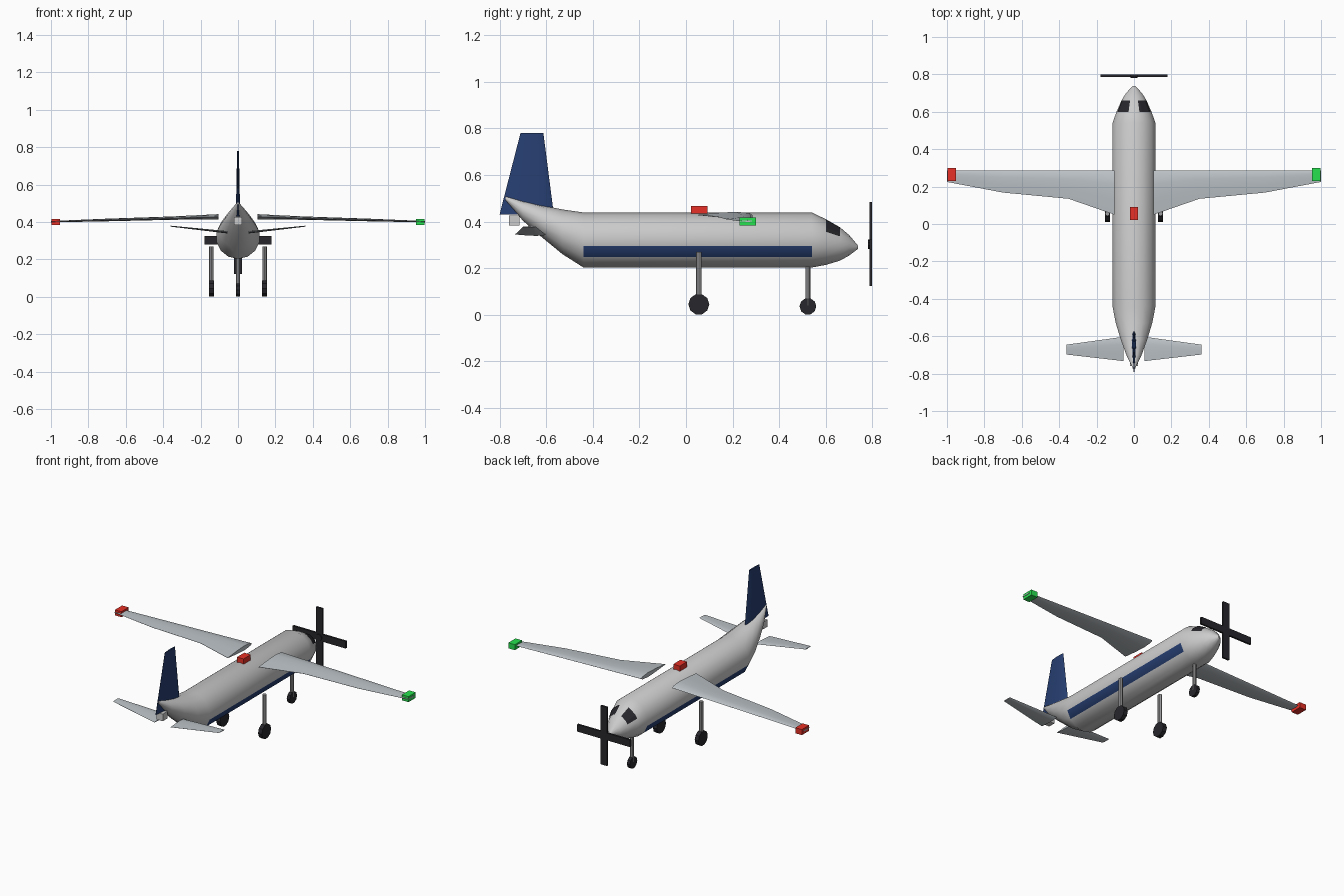
import bpy, bmesh
from math import cos, sin, pi, radians
from mathutils import Matrix, Vector

if "Cube" in bpy.data.objects:
    bpy.data.objects.remove(bpy.data.objects["Cube"])


def mat(name, r, g, b):
    m = bpy.data.materials.new(name)
    m.diffuse_color = (r, g, b, 1)
    m.use_nodes = True
    m.node_tree.nodes["Principled BSDF"].inputs["Base Color"].default_value = m.diffuse_color
    return m


WHITE = mat("white_paint", .85, .85, .85)
NAVY = mat("navy_paint", .02, .05, .17)
METAL = mat("wing_grey", .50, .54, .57)
DARK = mat("dark", .02, .02, .025)
STRUT = mat("strut_grey", .35, .35, .36)
RED = mat("red_light", .8, .03, .02)
GREEN = mat("green_light", .02, .75, .08)


def finish(name, bm, mats, smooth=None, mirror=False):
    bmesh.ops.recalc_face_normals(bm, faces=bm.faces[:])
    me = bpy.data.meshes.new(name)
    bm.to_mesh(me)
    bm.free()
    ob = bpy.data.objects.new(name, me)
    bpy.context.collection.objects.link(ob)
    for m in mats:
        me.materials.append(m)
    if mirror:
        ob.modifiers.new("mirror", 'MIRROR')
    if smooth:
        bpy.ops.object.select_all(action='DESELECT')
        ob.select_set(True)
        bpy.context.view_layer.objects.active = ob
        bpy.ops.object.shade_smooth_by_angle(angle=radians(smooth))
    return ob


def loft(rings):
    """Skin closed rings of points and cap both ends."""
    bm = bmesh.new()
    vs = [[bm.verts.new(p) for p in ring] for ring in rings]
    n = len(vs[0])
    for a, b in zip(vs, vs[1:]):
        for i in range(n):
            bm.faces.new((a[i], a[(i + 1) % n], b[(i + 1) % n], b[i]))
    bm.faces.new(vs[0])
    bm.faces.new(vs[-1])
    return bm


def box(name, lo, hi, m):
    lo, hi = Vector(lo), Vector(hi)
    bm = bmesh.new()
    bmesh.ops.create_cube(bm, size=1, matrix=Matrix.Translation((lo + hi) / 2)
                          @ Matrix.Diagonal((*(hi - lo), 1)))
    return finish(name, bm, [m])


def cylinder(name, centre, r, depth, sides, axis, m, mirror=False):
    rot = {'X': Matrix.Rotation(pi / 2, 4, 'Y'), 'Y': Matrix.Rotation(pi / 2, 4, 'X'),
           'Z': Matrix.Identity(4)}[axis]
    bm = bmesh.new()
    bmesh.ops.create_cone(bm, cap_ends=True, segments=sides, radius1=r, radius2=r,
                          depth=depth, matrix=Matrix.Translation(centre) @ rot)
    return finish(name, bm, [m], mirror=mirror)


# Airfoil half profile: chord fraction, thickness fraction
FOIL = [(0, 0), (.06, .6), (.3, 1), (.65, .65), (1, .06)]


def foil(lead, trail, half):
    pts = FOIL + [(c, -t) for c, t in FOIL[:0:-1]]
    return [(lead + (trail - lead) * c, half * t) for c, t in pts]


# Fuselage: y, centre z, half width factor, half height
SIDES = 14
BODY = [(-.775, .50, .005, .008), (-.70, .446, .042, .042), (-.62, .402, .072, .068),
        (-.53, .356, .100, .096), (-.44, .321, .118, .118), (.54, .321, .118, .118),
        (.60, .312, .096, .098), (.66, .304, .069, .072), (.70, .298, .044, .044),
        (.738, .290, .006, .007)]


def on_body(k, ang, grow=0):
    y, z, rx, rz = BODY[k]
    return (cos(ang) * (rx + grow), y, z + sin(ang) * (rz + grow))


bm = loft([[on_body(k, pi / 2 + 2 * pi * i / SIDES) for i in range(SIDES)]
           for k in range(len(BODY))])
# Navy stripe along the lower side faces
for f in bm.faces:
    c = f.calc_center_median()
    if abs(c.y - .05) < .02 and .25 < c.z < .29:
        f.material_index = 1
finish("fuselage", bm, [WHITE, NAVY], 30)

# Cockpit windows
bm = bmesh.new()
rows = [[bm.verts.new(on_body(k, radians(a), .003)) for a in (73, 64.3, 38.6, 26)]
        for k in (6, 7)]
for i in range(3):
    bm.faces.new((rows[0][i], rows[0][i + 1], rows[1][i + 1], rows[1][i]))
finish("cockpit_window", bm, [DARK], mirror=True)

# Main wings: x, leading y, trailing y, z
WING = [(.105, .285, .05, .428), (.35, .285, .135, .421),
        (.70, .285, .168, .411), (1.0, .285, .225, .402)]
finish("wing", loft([[(x, y, z + t) for y, t in foil(a, b, (a - b) * .06)]
                     for x, a, b, z in WING]), [METAL], 30, True)

# Tailplane
TAIL = [(.055, -.603, -.733, .345), (.36, -.645, -.698, .378)]
finish("tailplane", loft([[(x, y, z + t) for y, t in foil(a, b, (a - b) * .05)]
                          for x, a, b, z in TAIL]), [METAL], 30, True)

# Fin
FIN = [(.43, -.567, -.80), (.78, -.612, -.71)]
finish("fin", loft([[(t, y, z) for y, t in foil(a, b, (a - b) * .05)]
                    for z, a, b in FIN]), [NAVY], 30)

# Propeller
box("propeller_blade_horizontal", (-.18, .787, .281), (.18, .799, .325), DARK)
box("propeller_blade_vertical", (-.022, .787, .123), (.022, .799, .483), DARK)
cylinder("propeller_hub", (0, .789, .303), .02, .016, 10, 'Y', DARK)

# Landing gear
cylinder("main_strut", (.142, .055, .16), .012, .22, 8, 'Z', STRUT, True)
cylinder("main_wheel", (.142, .055, .045), .045, .026, 10, 'X', DARK, True)
cylinder("nose_strut", (0, .523, .125), .011, .17, 8, 'Z', STRUT)
cylinder("nose_wheel", (0, .523, .036), .036, .02, 10, 'X', DARK)

# Lights
box("left_tip_light", (-.997, .23, .383), (-.953, .30, .417), RED)
box("right_tip_light", (.953, .23, .383), (.997, .30, .417), GREEN)
box("roof_beacon", (-.022, .022, .432), (.022, .092, .467), RED)
box("tail_light", (-.021, -.76, .383), (.021, -.715, .427), WHITE)
